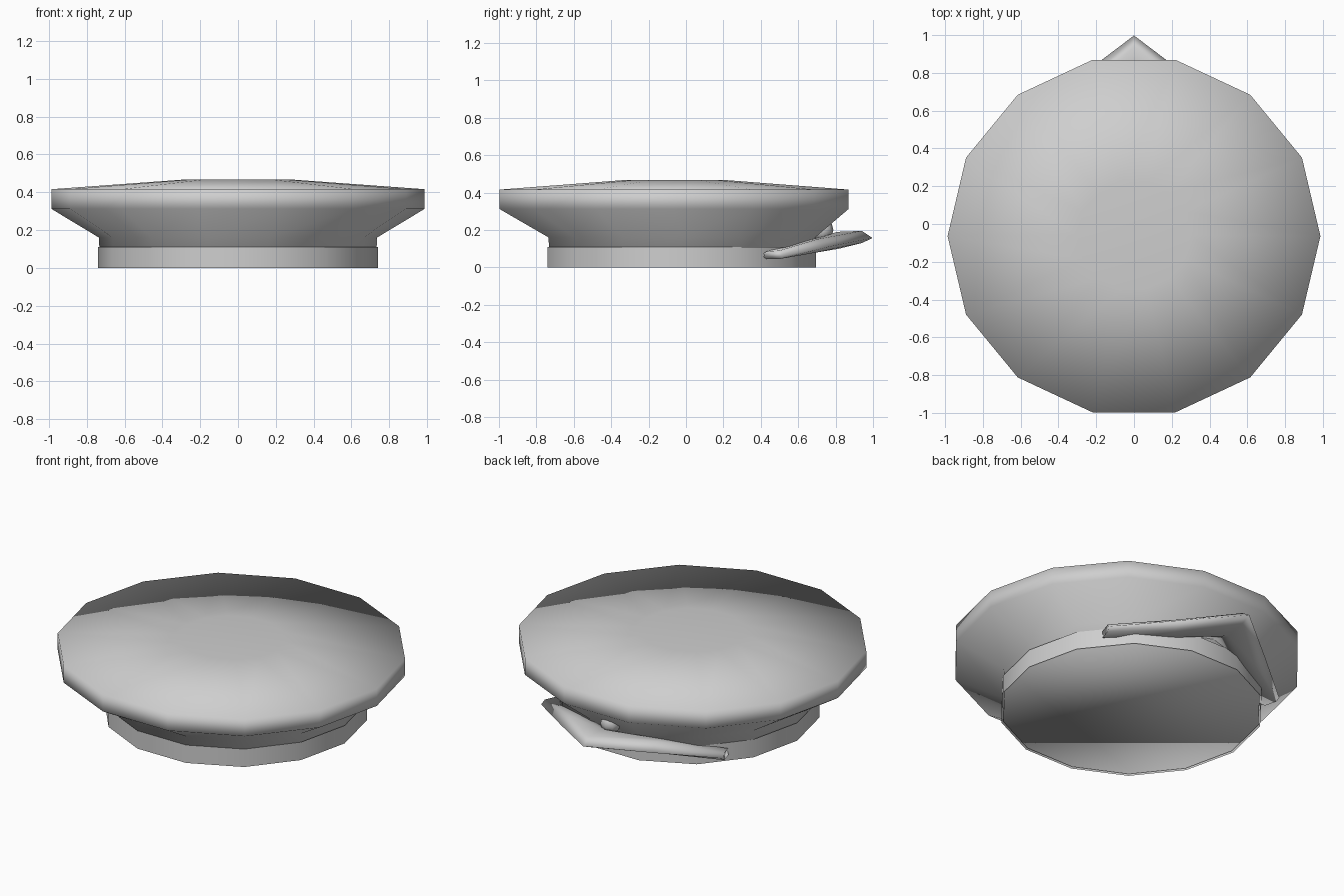
import bpy, bmesh, math

if "Cube" in bpy.data.objects:
    bpy.data.objects.remove(bpy.data.objects["Cube"])

SIDES = 14

grey = bpy.data.materials.new("light grey cloth")
grey.diffuse_color = (0.62, 0.62, 0.62, 1)
grey.use_nodes = True
grey.node_tree.nodes["Principled BSDF"].inputs["Base Color"].default_value = grey.diffuse_color


def finish(name, bm):
    """Turn a bmesh into a smooth-shaded object."""
    bmesh.ops.recalc_face_normals(bm, faces=bm.faces)
    for f in bm.faces:
        f.smooth = True
    mesh = bpy.data.meshes.new(name)
    bm.to_mesh(mesh)
    bm.free()
    mesh.materials.append(grey)
    obj = bpy.data.objects.new(name, mesh)
    bpy.context.collection.objects.link(obj)
    return obj


def loft(name, rings, caps=True):
    """Skin a list of closed rings of points."""
    bm = bmesh.new()
    loops = [[bm.verts.new(p) for p in ring] for ring in rings]
    n = len(loops[0])
    for a, b in zip(loops, loops[1:]):
        for i in range(n):
            j = (i + 1) % n
            bm.faces.new((a[i], a[j], b[j], b[i]))
    if caps:
        bm.faces.new(loops[0])
        bm.faces.new(loops[-1])
    return finish(name, bm)


def ring(rx, ry, cy, z):
    return [(rx * math.cos(2 * math.pi * i / SIDES),
             cy + ry * math.sin(2 * math.pi * i / SIDES), z) for i in range(SIDES)]


# Cap body: straight base, flared underside, upright rim, shallow crown
loft("cap_body", [
    ring(0.73, 0.726, -0.022, 0.006),
    ring(0.735, 0.731, -0.022, 0.16),
    ring(0.987, 0.957, -0.064, 0.312),
    ring(0.987, 0.957, -0.064, 0.416),
    ring(0.30, 0.29, -0.06, 0.466),
])

# Head band: open tube around the base
loft("head_band", [ring(0.74, 0.736, -0.022, 0.0),
                   ring(0.74, 0.736, -0.022, 0.11)], caps=False)

# Pointed visor: six-point sections from the tip of one arm to the centre, mirrored
half = [
    [(.62, .52, .065), (.61, .50, .09), (.59, .43, .085),
     (.56, .40, .065), (.59, .43, .045), (.61, .50, .045)],
    [(.31, .763, .11), (.29, .70, .15), (.27, .64, .14),
     (.25, .58, .11), (.27, .64, .07), (.29, .70, .08)],
    [(0, .998, .157), (0, .94, .195), (0, .81, .19),
     (0, .68, .14), (0, .82, .10), (0, .94, .13)],
]
other = [[(-x, y, z) for x, y, z in sec] for sec in reversed(half[:-1])]
loft("visor", half + other)

# Small knob joining visor and body
bm = bmesh.new()
bmesh.ops.create_uvsphere(bm, u_segments=8, v_segments=6, radius=0.06)
bmesh.ops.translate(bm, verts=bm.verts, vec=(0, 0.728, 0.2))
finish("visor_knob", bm)
